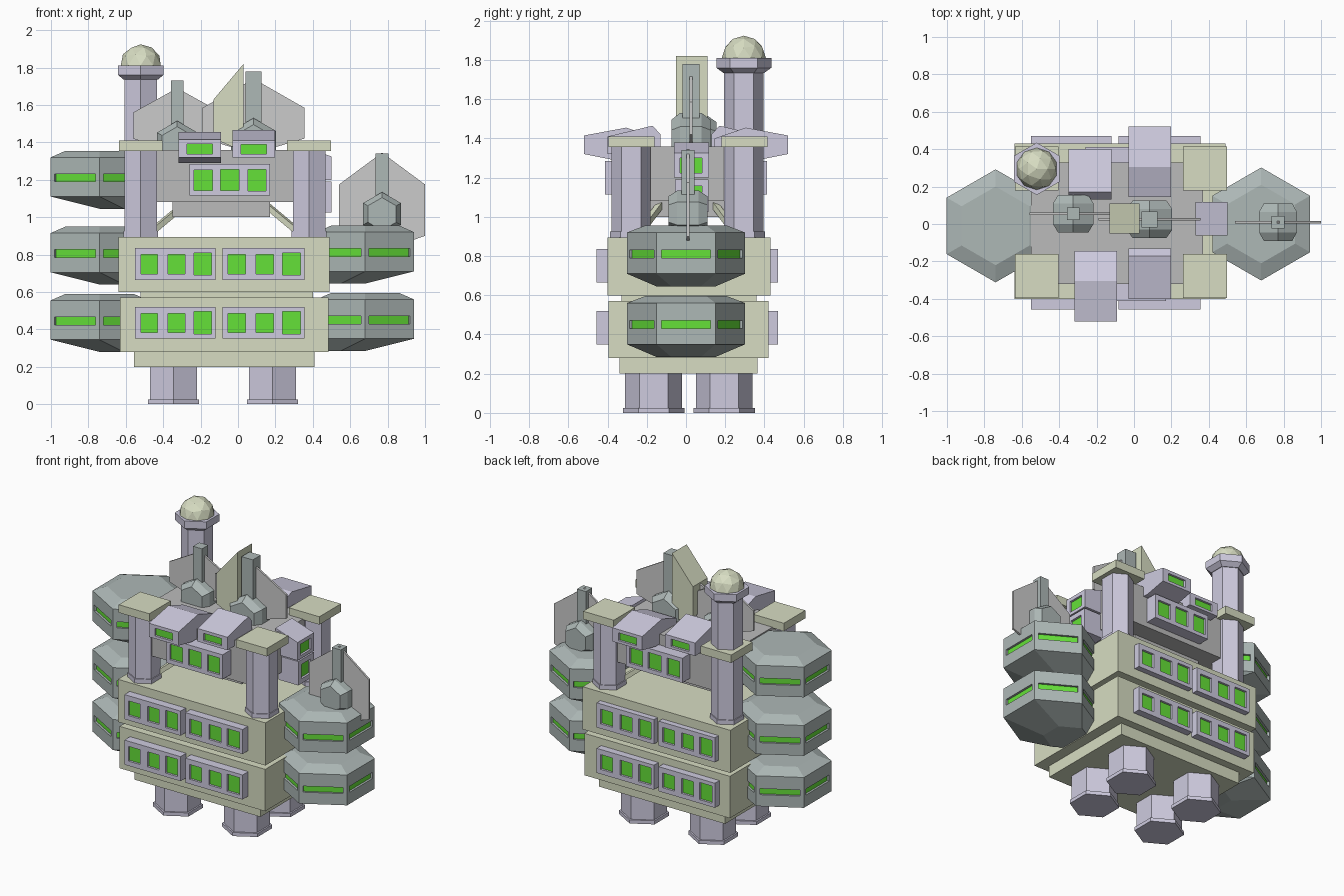
import bpy, bmesh, math
from mathutils import Vector, Matrix

if "Cube" in bpy.data.objects:
    bpy.data.objects.remove(bpy.data.objects["Cube"])


def mat(name, rgb):
    m = bpy.data.materials.new(name)
    m.diffuse_color = (*rgb, 1)
    m.use_nodes = True
    m.node_tree.nodes["Principled BSDF"].inputs["Base Color"].default_value = m.diffuse_color
    return m


LILAC = mat("lilac", (0.62, 0.60, 0.74))
OLIVE = mat("olive", (0.68, 0.72, 0.54))
SLATE = mat("slate", (0.42, 0.48, 0.47))
GREEN = mat("green_glass", (0.13, 0.75, 0.04))
GREY = mat("grey", (0.5, 0.5, 0.5))
PALE = mat("pale_grey", (0.7, 0.7, 0.7))


def finish(bm, name, *mats):
    me = bpy.data.meshes.new(name)
    bm.to_mesh(me)
    bm.free()
    for m in mats:
        me.materials.append(m)
    ob = bpy.data.objects.new(name, me)
    bpy.context.collection.objects.link(ob)
    return ob


def face(bm, pts, idx=0):
    bm.faces.new([bm.verts.new(p) for p in pts]).material_index = idx


def windowed(bm, a, b, c, d, wins, depth=0.015):
    """Quad a-b-c-d with recessed glass panes given as (u0, u1, v0, v1)."""
    a, b, c, d = map(Vector, (a, b, c, d))
    n = (b - a).cross(d - a).normalized() * depth

    def p(u, v):
        return a.lerp(b, u).lerp(d.lerp(c, u), v)

    def cell(u0, u1, v0, v1):
        face(bm, [p(u0, v0), p(u1, v0), p(u1, v1), p(u0, v1)])
    prev = 0
    for u0, u1, v0, v1 in wins:
        cell(prev, u0, 0, 1)
        cell(u0, u1, 0, v0)
        cell(u0, u1, v1, 1)
        rim = [p(u0, v0), p(u1, v0), p(u1, v1), p(u0, v1)]
        face(bm, [q - n for q in rim], 1)
        for i in range(4):
            j = (i + 1) % 4
            face(bm, [rim[i], rim[j], rim[j] - n, rim[i] - n])
        prev = u1
    cell(prev, 1, 0, 1)


def box(name, x0, x1, y0, y1, z0, z1, m):
    bm = bmesh.new()
    bmesh.ops.create_cube(bm, size=1)
    for v in bm.verts:
        v.co = Vector((x1 if v.co.x > 0 else x0, y1 if v.co.y > 0 else y0, z1 if v.co.z > 0 else z0))
    return finish(bm, name, m)


def prism(name, prof, y0, y1, m):
    """(x, z) outline extruded along y."""
    bm = bmesh.new()
    face(bm, [(x, y0, z) for x, z in prof])
    r = bmesh.ops.extrude_face_region(bm, geom=bm.faces[:])
    for v in r["geom"]:
        if isinstance(v, bmesh.types.BMVert):
            v.co.y = y1
    bmesh.ops.recalc_face_normals(bm, faces=bm.faces[:])
    return finish(bm, name, m)


def hexloft(name, loc, rings, m, slot_ring=-1, slot=None):
    """Stack of hexagons (z, radius, x offset); one band may carry window slots."""
    bm = bmesh.new()
    R = [[Vector((r * math.cos(math.radians(90 + 60 * k)) + ox,
                  r * math.sin(math.radians(90 + 60 * k)), z)) for k in range(6)] for z, r, ox in rings]
    for i in range(len(R) - 1):
        for k in range(6):
            j = (k + 1) % 6
            quad = R[i][k], R[i][j], R[i + 1][j], R[i + 1][k]
            if i == slot_ring:
                windowed(bm, *quad, slot)
            else:
                face(bm, quad)
    face(bm, R[0][::-1])
    face(bm, R[-1])
    bmesh.ops.remove_doubles(bm, verts=bm.verts[:], dist=1e-5)
    ob = finish(bm, name, m, GREEN)
    ob.location = loc
    return ob


def window_box(name, s0, s1, prof, wins, turn=0):
    """(outward, z) outline spanning s0..s1; its first edge is the glazed front."""
    bm = bmesh.new()
    M = Matrix.Rotation(turn, 3, 'Z')

    def p(s, q):
        return M @ Vector((s, -q[0], q[1]))
    for i in range(len(prof)):
        q, r = prof[i], prof[(i + 1) % len(prof)]
        quad = p(s0, q), p(s1, q), p(s1, r), p(s0, r)
        if i == 0:
            windowed(bm, *quad, wins)
        else:
            face(bm, quad)
    face(bm, [p(s0, q) for q in prof])
    face(bm, [p(s1, q) for q in prof[::-1]])
    bmesh.ops.remove_doubles(bm, verts=bm.verts[:], dist=1e-5)
    return finish(bm, name, LILAC, GREEN)


def block(out, inn, z0, z1):
    return [(out, z0), (out, z1), (inn, z1), (inn, z0)]


# main hull floors
box("hull_base", -0.555, 0.41, -0.34, 0.365, 0.20, 0.28, OLIVE)
box("lower_floor", -0.63, 0.485, -0.395, 0.42, 0.28, 0.57, OLIVE)
box("floor_gap", -0.52, 0.40, -0.33, 0.36, 0.57, 0.60, OLIVE)
box("upper_floor", -0.64, 0.49, -0.40, 0.43, 0.60, 0.895, OLIVE)

# hexagonal legs
for x in (-0.345, 0.185):
    for y in (-0.165, 0.195):
        hexloft("leg", (x, y, 0), [(0, .157, 0), (.025, .157, 0), (.025, .145, 0), (.21, .145, 0)], LILAC)

# window panels on the long sides of both floors
TRIPLE = [(.07, .28, .19, .79), (.41, .62, .19, .8), (.73, .95, .15, .85)]
for z0 in (0.35, 0.665):
    for s0, s1 in ((-0.55, -0.12), (-0.083, 0.355)):
        window_box("front_windows", s0, s1, block(0.457, 0.39, z0, z0 + .17), TRIPLE)
        window_box("back_windows", -s1, -s0, block(0.47, 0.41, z0, z0 + .17), TRIPLE, math.pi)

# hexagonal side pods with slot windows
for cx, cy, z0, s in ((-.74, -.01, .28, 1), (-.74, -.01, .64, 1), (-.74, -.01, 1.045, 1),
                      (.68, 0, .285, -1), (.68, 0, .645, -1)):
    hexloft("side_pod", (cx, cy, z0),
            [(0, .15, .13 * s), (.065, .302, 0), (.275, .302, 0), (.31, .21, 0)],
            SLATE, 1, [(.083, .917, .38, .58)])

# upper core and its underside
box("core", -0.55, 0.37, -0.32, 0.33, 1.08, 1.36, GREY)
box("core_underside", -0.35, 0.17, -0.20, 0.21, 1.00, 1.08, GREY)

# corner pillars, caps and braces; the back left one rises into a tower
for x, sx in ((-0.52, 1), (0.38, -1)):
    for y, sy in ((-0.28, 1), (0.295, -1)):
        tower = x < 0 < y
        top = 1.75 if tower else 1.36
        hexloft("tower" if tower else "pillar", (x, y, 0),
                [(.89, .107, 0), (.925, .107, 0), (.925, .10, 0), (top, .10, 0)], LILAC)
        box("pillar_cap", x - .117, x + .117, y - .115, y + .12, 1.355, 1.41, OLIVE)
        a, b = Vector((x + .05 * sx, y + .04 * sy, .915)), Vector((x + .26 * sx, y + .17 * sy, 1.09))
        brace = box("brace", -.015, .015, -.015, .015, 0, (b - a).length, OLIVE)
        brace.rotation_euler = (b - a).to_track_quat('Z', 'Y').to_euler()
        brace.location = a

# tower collar and faceted dome
hexloft("tower_collar", (-.52, .295, 0), [(1.735, .105, 0), (1.76, .14, 0), (1.81, .14, 0)], LILAC)
bm = bmesh.new()
bmesh.ops.create_icosphere(bm, subdivisions=2, radius=0.112, matrix=Matrix.Translation((-.52, .295, 1.812)))
finish(bm, "tower_dome", OLIVE)

# core windows: low panels, then long and short hooded cabins on front and back
LONG = [(.52, 1.32), (.52, 1.415), (.305, 1.455), (.145, 1.40), (.145, 1.30), (.37, 1.29)]
SHORT = [(.40, 1.32), (.40, 1.41), (.17, 1.465), (.13, 1.42), (.13, 1.32)]
ONE = [(.2, .8, .2, .76)]
ROW = [(.06, .29, .17, .8), (.39, .62, .17, .83), (.73, .95, .15, .83)]
for t, low, lng, sht in ((0, -.045, -.205, .085), (math.pi, .045, -.085, .235)):
    window_box("core_windows", low - .215, low + .215, block(.412, .30, 1.115, 1.285), ROW, t)
    window_box("long_cabin", lng - .114, lng + .114, LONG, ONE, t)
    window_box("short_cabin", sht - .114, sht + .114, SHORT, ONE, t)

# cabins on the right end
window_box("end_cabin_low", -.055, .115, block(.50, .35, 1.025, 1.19), [(.2, .8, .2, .8)], math.pi / 2)
window_box("end_cabin_high", -.062, .118, [(.50, 1.20), (.50, 1.325), (.33, 1.38), (.32, 1.20)],
           [(.18, .8, .18, .8)], math.pi / 2)

# antennas: hexagonal hub, mast and thin upright plate
for x, y, hub_z, r, mast_top, half, low, shoulder, peak in (
        (-.325, .055, 1.39, .125, 1.73, .235, 1.42, 1.56, 1.69),
        (.083, .025, 1.39, .14, 1.78, .272, 1.42, 1.585, 1.74),
        (.77, .01, 1.017, .117, 1.34, .23, .90, 1.175, 1.345)):
    hub = hexloft("antenna_hub", (x, y, hub_z),
                  [(-.1, r * .75, 0), (-.055, r, 0), (.055, r, 0), (.1, r * .75, 0)], SLATE)
    hub.rotation_euler.x = math.pi / 2
    w = .043 if r > .13 else .034
    box("antenna_mast", x - w, x + w, y - w, y + w, hub_z, mast_top, SLATE)
    prism("antenna_plate", [(x - half, low), (x, low - .08), (x + half, low), (x + half, shoulder),
                            (x, peak), (x - half, shoulder)], y - .007, y + .007, PALE)

# slanted roof fin
prism("roof_fin", [(-.13, 1.42), (.03, 1.35), (.03, 1.82), (-.13, 1.63)], -.05, .11, OLIVE)
